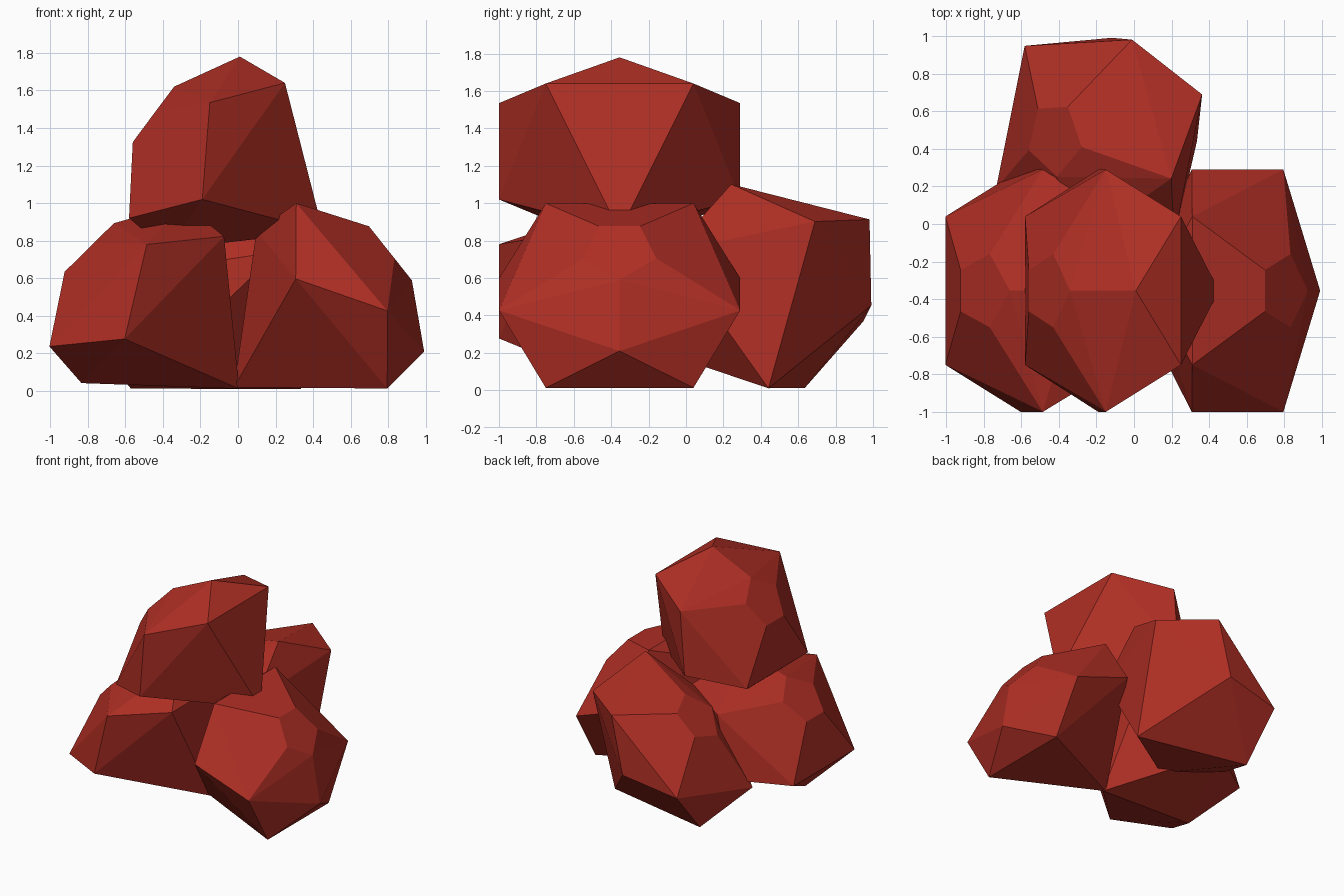
import bpy, bmesh, math
from mathutils import Matrix, Vector

if "Cube" in bpy.data.objects:
    bpy.data.objects.remove(bpy.data.objects["Cube"])

# One faceted boulder, mirror-symmetric in y: (x, half-width y, z)
HALF = [(0.01, 0, 1.78), (0.25, .395, 1.64), (-.15, .645, 1.535),
        (-.19, .645, 1.02), (.452, 0, .85), (-.34, 0, 1.62),
        (-.43, .195, 1.50), (-.56, .11, 1.325), (-.58, .395, .92),
        (-.382, 0, .753)]
PIVOT = Vector((.453, 0, .838))

red = bpy.data.materials.new("brick_red")
red.diffuse_color = (.43, .028, .018, 1)
red.use_nodes = True
red.node_tree.nodes["Principled BSDF"].inputs["Base Color"].default_value = red.diffuse_color


def boulder(name, matrix):
    bm = bmesh.new()
    for x, y, z in HALF:
        for s in ((1, -1) if y else (1,)):
            bm.verts.new(matrix @ (Vector((x, s * y, z)) - PIVOT))
    bmesh.ops.convex_hull(bm, input=bm.verts[:])
    # merge near-coplanar triangles into the larger flat facets
    bmesh.ops.dissolve_limit(bm, angle_limit=math.radians(2),
                             verts=bm.verts[:], edges=bm.edges[:])
    bmesh.ops.recalc_face_normals(bm, faces=bm.faces[:])
    mesh = bpy.data.meshes.new(name)
    bm.to_mesh(mesh)
    bm.free()
    mesh.materials.append(red)
    bpy.context.collection.objects.link(bpy.data.objects.new(name, mesh))


def placed(x, z, degrees):
    # clockwise turn seen from the front
    return (Matrix.Translation((x, -.355, z))
            @ Matrix.Rotation(math.radians(degrees), 4, 'Y'))


# Three boulders in the front stack
boulder("top_rock", placed(.453, .838, 0))
boulder("left_rock", placed(.005, 0, 8.7))
boulder("right_rock", placed(-.033, .022, 104.8))

# Back boulder, tumbled: local axes a, b in the symmetry plane
a = Vector((-.614, .497, .614)).normalized()
b = Vector((.302, .879, -.37))
b = (b - a * b.dot(a)).normalized()
w = a.cross(b)
local = Matrix(((-.997, 0, .079), (0, -1, 0), (-.079, 0, -.997)))
turn = Matrix((a, w, b)).transposed() @ local
boulder("back_rock", Matrix.Translation((.34, .45, .005)) @ turn.to_4x4())
